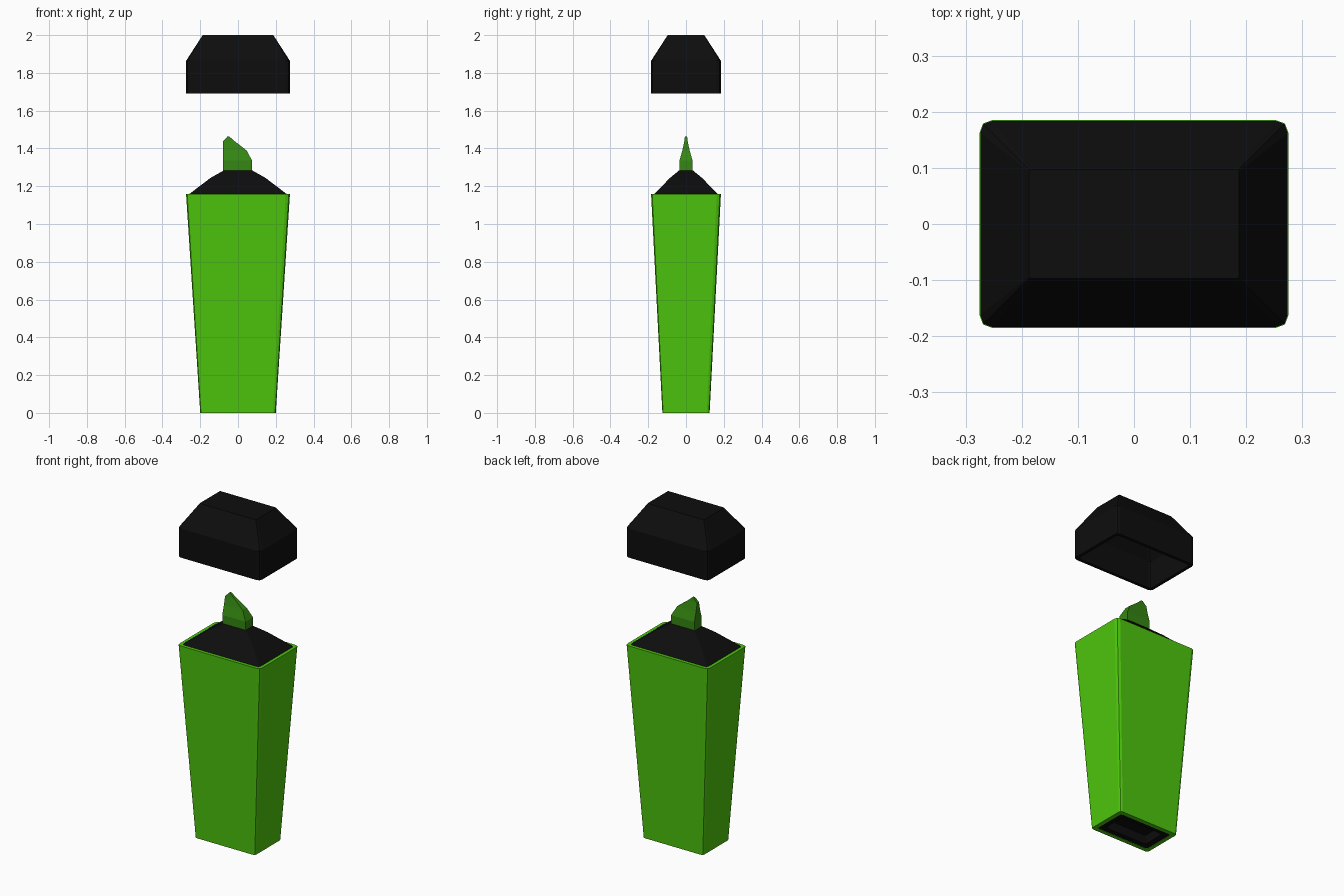
import bpy, bmesh

if "Cube" in bpy.data.objects:
    bpy.data.objects.remove(bpy.data.objects["Cube"])


def material(name, color):
    m = bpy.data.materials.new(name)
    m.diffuse_color = (*color, 1)
    m.use_nodes = True
    m.node_tree.nodes["Principled BSDF"].inputs["Base Color"].default_value = m.diffuse_color
    return m


green = material("bright_green", (0.075, 0.57, 0.004))
ink = material("ink_green", (0.035, 0.24, 0.006))
black = material("black_plastic", (0.004, 0.004, 0.004))


def ring(hx, hy, z, c=0.02, cx=0.0):
    """Rectangle outline with two-facet corners (plain corners when c is 0)."""
    pts = []
    for sx, sy in ((1, 1), (-1, 1), (-1, -1), (1, -1)):
        if c:
            corner = [(hx, hy - c), (hx - 0.27 * c, hy - 0.27 * c), (hx - c, hy)]
        else:
            corner = [(hx, hy)]
        if sx * sy < 0:
            corner.reverse()
        pts += [(cx + sx * x, sy * y, z) for x, y in corner]
    return pts


def loft(name, rings, mat):
    """Skin a stack of rings and close both ends."""
    bm = bmesh.new()
    loops = [[bm.verts.new(p) for p in r] for r in rings]
    n = len(loops[0])
    for a, b in zip(loops, loops[1:]):
        for i in range(n):
            j = (i + 1) % n
            bm.faces.new((a[i], a[j], b[j], b[i]))
    bm.faces.new(loops[0][::-1])
    bm.faces.new(loops[-1])
    bmesh.ops.recalc_face_normals(bm, faces=bm.faces)
    me = bpy.data.meshes.new(name)
    bm.to_mesh(me)
    bm.free()
    me.materials.append(mat)
    ob = bpy.data.objects.new(name, me)
    bpy.context.collection.objects.link(ob)
    return ob


# Tapered barrel: outer wall, top rim, and inner wall down to a hidden floor
loft("barrel", [
    ring(0.177, 0.102, 0.07, 0.012),
    ring(0.175, 0.100, 0.0, 0.012),
    ring(0.20, 0.125, 0.0, 0.015),
    ring(0.275, 0.185, 1.16, 0.022),
    ring(0.256, 0.166, 1.16, 0.015),
    ring(0.254, 0.164, 1.12, 0.015),
], green)

# End plug recessed in the bottom of the barrel
loft("end_plug", [
    ring(0.13, 0.06, 0.05, 0.01),
    ring(0.14, 0.07, 0.004, 0.01),
    ring(0.175, 0.100, 0.002, 0.012),
    ring(0.176, 0.101, 0.065, 0.012),
], black)

# Shoulder that narrows to the nib holder
loft("shoulder", [
    ring(0.254, 0.164, 1.13, 0.015),
    ring(0.256, 0.166, 1.16, 0.015),
    ring(0.147, 0.086, 1.243, 0.01),
    ring(0.075, 0.036, 1.284, 0.005),
], black)

# Chisel nib: rows of (left x, right x, half thickness, z)
rows = [(-0.08, 0.075, 0.035, 1.27), (-0.08, 0.075, 0.035, 1.335),
        (-0.08, 0.045, 0.019, 1.39), (-0.08, -0.016, 0.009, 1.437),
        (-0.056, -0.046, 0.006, 1.463)]
loft("chisel_nib", [ring((r - l) / 2, t, z, 0, (l + r) / 2)
                    for l, r, t, z in rows], ink)

# Hollow cap floating above the pen
loft("cap", [
    ring(0.175, 0.088, 1.975, 0.01),
    ring(0.255, 0.165, 1.855, 0.015),
    ring(0.255, 0.165, 1.69, 0.015),
    ring(0.274, 0.184, 1.69, 0.022),
    ring(0.274, 0.184, 1.865, 0.022),
    ring(0.187, 0.097, 2.0, 0.004),
], black)
